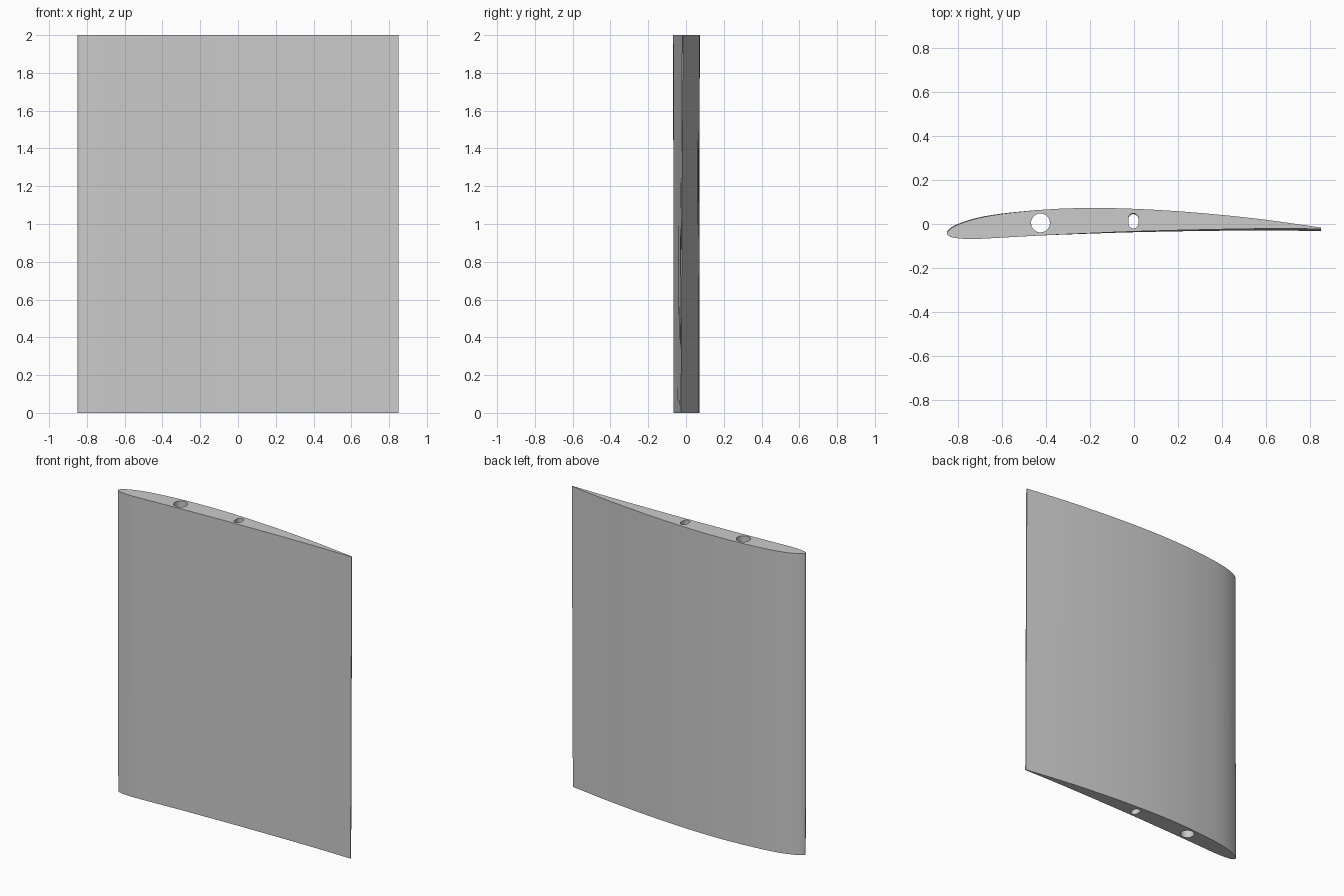
import bpy, bmesh, math
from mathutils import Vector, Matrix

cube = bpy.data.objects.get("Cube")
if cube:
    bpy.data.objects.remove(cube)

SPAN = 2.0
PIVOT = Vector((-0.425, 0.005))   # main spar axis, about which the wing twists
TWIST = -0.008                    # root is rotated slightly against the tip

# Airfoil: trailing edge, over the upper skin, around the nose, along the lower skin
AIRFOIL = [(0.85, -0.016), (0.6, 0.019), (0.4, 0.041), (0.2, 0.058), (0, 0.069),
           (-0.2, 0.073), (-0.4, 0.066), (-0.6, 0.046), (-0.72, 0.024),
           (-0.8, -0.003), (-0.835, -0.023), (-0.85, -0.042), (-0.835, -0.058),
           (-0.79, -0.066), (-0.72, -0.068), (-0.6, -0.062), (-0.4, -0.051),
           (-0.2, -0.042), (0, -0.034), (0.3, -0.026), (0.6, -0.021), (0.85, -0.022)]


def smooth_curve(points, steps=4):
    """Catmull-Rom curve through the open list of points."""
    p = [Vector(q) for q in points]
    p = [p[0] * 2 - p[1]] + p + [p[-1] * 2 - p[-2]]
    out = []
    for a, b, c, d in zip(p, p[1:], p[2:], p[3:]):
        for i in range(steps):
            t = i / steps
            out.append(0.5 * (2 * b + (c - a) * t + (2 * a - 5 * b + 4 * c - d) * t ** 2
                              + (3 * b - a - 3 * c + d) * t ** 3))
    return out + [p[-2]]


def slot(center, radius, half_straight=0.0, n=32):
    """Round hole, or a slot stretched in y."""
    loop = []
    for i in range(n):
        a = 2 * math.pi * (i + 0.5) / n
        y = radius * math.sin(a) + math.copysign(half_straight, math.sin(a))
        loop.append(Vector((center[0] + radius * math.cos(a), center[1] + y)))
    return loop


bm = bmesh.new()
root_edges, tip_edges = [], []


def loft(loop):
    """Walls between the twisted root loop and the tip loop."""
    spin = Matrix.Rotation(TWIST, 2)
    root = [bm.verts.new((*(PIVOT + spin @ (p - PIVOT)), 0)) for p in loop]
    tip = [bm.verts.new((*p, SPAN)) for p in loop]
    for i in range(len(loop)):
        j = (i + 1) % len(loop)
        bm.faces.new((root[i], root[j], tip[j], tip[i]))
        root_edges.append(bm.edges.get((root[i], root[j])))
        tip_edges.append(bm.edges.get((tip[i], tip[j])))


# Outer skin, spar hole and smaller slotted hole
loft(smooth_curve(AIRFOIL))
loft(slot(PIVOT, 0.043))
loft(slot((-0.003, 0.014), 0.023, 0.011))

# End caps with the holes left open
for edges in (root_edges, tip_edges):
    bmesh.ops.triangle_fill(bm, edges=edges, use_beauty=True)
bmesh.ops.recalc_face_normals(bm, faces=bm.faces)

mesh = bpy.data.meshes.new("wing_section")
bm.to_mesh(mesh)
bm.free()
wing = bpy.data.objects.new("wing_section", mesh)
bpy.context.collection.objects.link(wing)

# Plain grey skin
GREY = (0.6, 0.6, 0.6, 1)
mat = bpy.data.materials.new("plain_grey")
mat.use_nodes = True
mat.diffuse_color = GREY
mat.node_tree.nodes["Principled BSDF"].inputs["Base Color"].default_value = GREY
mesh.materials.append(mat)

# Smooth skin with crisp cap and trailing edges
bpy.ops.object.select_all(action='DESELECT')
wing.select_set(True)
bpy.context.view_layer.objects.active = wing
bpy.ops.object.shade_smooth_by_angle(angle=math.radians(30))
